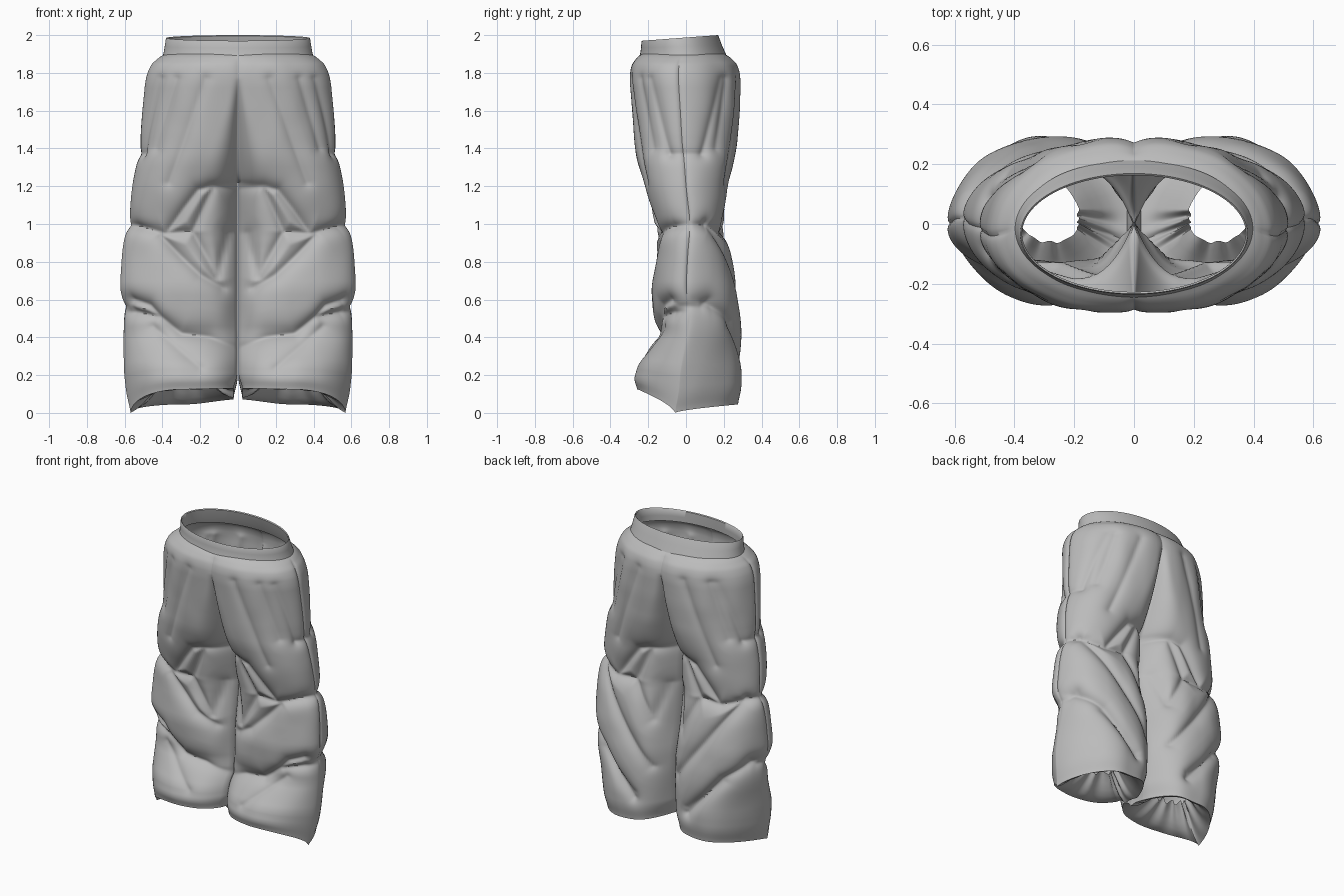
import bpy, bmesh, math
from mathutils import Vector, noise

cube = bpy.data.objects.get("Cube")
if cube:
    bpy.data.objects.remove(cube, do_unlink=True)

fabric = bpy.data.materials.new("grey fabric")
fabric.use_nodes = True
grey = (0.5, 0.5, 0.5, 1)
fabric.diffuse_color = grey
fabric.node_tree.nodes["Principled BSDF"].inputs["Base Color"].default_value = grey

AROUND = 176
CROTCH = 1.22
ROWS = 210
TOP = 1.9

# Silhouette: height, half width, front y, back y, side seam y
PROFILE = [
    (0.0, .565, -.25, .27, -.06), (.1, .585, -.27, .29, -.04), (.22, .6, -.25, .295, -.03),
    (.42, .605, -.15, .29, .01), (.52, .605, -.17, .285, .02), (.66, .622, -.178, .27, 0),
    (.85, .612, -.155, .235, .01), (.96, .6, -.16, .205, .02), (1.03, .578, -.175, .205, .02),
    (1.2, .558, -.22, .22, 0), (1.34, .535, -.255, .25, -.01), (1.42, .515, -.265, .265, -.02),
    (1.6, .502, -.285, .282, -.03), (1.76, .488, -.3, .287, -.04), (1.83, .468, -.295, .275, -.04),
    (1.875, .435, -.27, .245, -.03), (1.9, .385, -.235, .205, -.015)]

# Quilting seams as polylines: (x, z) on front and back, (y, z) on the side
SHARED = [
    [(0, 1.19), (.13, 1.2), (.24, .96), (.11, .72), (.05, .95)],
    [(.24, .96), (.4, .95), (.6, 1.0)],
    [(.14, 1.2), (.21, 1.18), (.38, .96)]]
FRONT = SHARED + [
    [(.42, .94), (.2, .73), (.08, .66)],
    [(0, .34), (.15, .4), (.3, .42), (.42, .51), (.62, .54)],
    [(.57, .6), (.48, .57), (.42, .51)]]
BACK = SHARED + [
    [(.55, 1.0), (.3, .68), (.1, .42)],
    [(.62, .6), (.45, .48), (.2, .2)]]
SIDE = [
    [(-.1, 1.37), (.1, 1.37)], [(-.15, .98), (.16, 1.0)],
    [(-.17, .48), (-.06, .57), (.08, .56), (.13, .6)]]
SOFT = [[(.33, 1.77), (.44, 1.4)], [(.17, 1.77), (.37, 1.22)], [(.46, .46), (.2, .24)]]
SIDE_SOFT = [[(-.19, 1.77), (-.09, 1.37)], [(.19, 1.77), (.09, 1.37)]]


def smooth(lo, hi, v):
    t = min(1, max(0, (v - lo) / (hi - lo)))
    return t * t * (3 - 2 * t)


def raw_profile(z):
    z = min(TOP, max(0, z))
    for a, b in zip(PROFILE, PROFILE[1:]):
        if z <= b[0]:
            t = (z - a[0]) / (b[0] - a[0])
            return [p + (q - p) * t for p, q in zip(a[1:], b[1:])]
    return list(PROFILE[-1][1:])


def profile(z):
    r = min(.03, TOP - z)
    samples = [raw_profile(z + d * r) for d in (-1, -.5, 0, .5, 1)]
    return [sum(col) / len(samples) for col in zip(*samples)]


def distance(lines, px, pz):
    best = 9.0
    for line in lines:
        for (ax, az), (bx, bz) in zip(line, line[1:]):
            ux, uz = bx - ax, bz - az
            t = ((px - ax) * ux + (pz - az) * uz) / (ux * ux + uz * uz)
            t = min(1, max(0, t))
            best = min(best, math.hypot(px - ax - t * ux, pz - az - t * uz))
    return best


def crease(lines, px, pz, depth, width):
    return depth * math.exp(-(math.hypot(distance(lines, px, pz), .008) - .008) / width)


def section(z, a):
    """Point on the quilted left half at height z and angle a around the leg."""
    c, s = math.cos(a), math.sin(a)
    width, front, back, seam = profile(z)
    cx = width * (.5 - .38 * smooth(1.1, 1.75, z))
    above = z >= CROTCH - .001
    if c < 0:
        # the centre seam curves under from front and back to the crotch
        gap = .1 + .9 * min(1, max(0, (z - CROTCH) / .55)) ** .6 + .25 * smooth(.9, .35, z)
        inset = 0 if above else .003 + .02 * smooth(.15, 0, z)
        if abs(s) >= abs(c) - 1e-6:
            ex = -abs(c) / abs(s)
            ey = math.copysign(1 - (1 - gap) * abs(ex) ** 3.5, s)
        else:
            ex, ey = -1, gap * s / abs(c)
        x = cx + (cx - inset) * ex
    else:
        # the side narrows to a pointed pillow edge near the hem
        ey = math.copysign(abs(s) ** (1 + .5 * smooth(.65, .2, z)), s)
        x = cx + (width - cx) * c ** .95
    y = seam + ey * ((seam - front) if s < 0 else (back - seam))
    # the hem arches up between its low side corner and the inseam
    lift = (.125 if s < 0 else .045) * abs(s) + .08 * max(0, -c) ** 2
    zz = z + lift * max(0, 1 - z / .5) ** 2
    # pinched seams between padded panels
    face = min(1, abs(s) * 2)
    lines = FRONT if s < 0 else BACK
    dent = face * (crease(lines, x, zz, .037, .03) + crease(SOFT, x, zz, .016, .025))
    if above:
        dent += face * .022 * math.exp(-x / .025)
    if c > 0:
        dent += c * c * (crease(SIDE, y, zz, .018, .03) + crease(SIDE_SOFT, y, zz, .02, .02))
        dent += .011 * math.exp(-abs(y - seam) / .012) * smooth(.3, .7, z)
    fade = 1 - smooth(TOP - .05, TOP, z)
    dent = (dent - .004 + .006 * noise.noise(Vector((x * 7, y * 7, zz * 4)))) * fade
    return Vector((x - dent * max(c, 0), y - dent * s, zz))


def hem_fold(a, scale, rise):
    """Gathered cuff turned up inside the leg."""
    p = section(0, a)
    ripple = .012 * math.sin(a * 11) * (1 - scale) * 2
    x = .28 + (p.x - .28) * (scale + ripple)
    y = .05 + (p.y - .05) * (scale - ripple)
    level = p.z + (.1 - p.z) * (1 - scale) * 1.4
    return Vector((x, y, level + rise + ripple))


def make_object(name, rows, keep=lambda i, j: True):
    """Skin closed rings of points into a smooth surface."""
    bm = bmesh.new()
    rings = [[bm.verts.new(p) for p in row] for row in rows]
    for i in range(len(rings) - 1):
        n = len(rings[i])
        for j in range(n):
            if keep(i, j):
                k = (j + 1) % n
                bm.faces.new((rings[i][j], rings[i][k], rings[i + 1][k], rings[i + 1][j]))
    bmesh.ops.delete(bm, geom=[v for v in bm.verts if not v.link_faces], context='VERTS')
    bmesh.ops.recalc_face_normals(bm, faces=bm.faces)
    mesh = bpy.data.meshes.new(name)
    bm.to_mesh(mesh)
    bm.free()
    mesh.materials.append(fabric)
    ob = bpy.data.objects.new(name, mesh)
    bpy.context.collection.objects.link(ob)
    bpy.ops.object.select_all(action='DESELECT')
    ob.select_set(True)
    bpy.context.view_layer.objects.active = ob
    bpy.ops.object.shade_smooth_by_angle(angle=math.radians(50))
    return ob


# Padded trousers: one half, mirrored across the centre seam
angles = [2 * math.pi * j / AROUND for j in range(AROUND)]
folds = [(.36, .12), (.44, .1), (.54, .07), (.66, .04), (.78, .015), (.9, .003)]
heights = [TOP * i / ROWS for i in range(ROWS + 1)]
rows = [[hem_fold(a, *f) for a in angles] for f in folds]
rows += [[section(z, a) for a in angles] for z in heights]


def not_crotch_opening(i, j):
    mid = 2 * math.pi * (j + .5) / AROUND
    opening = math.cos(mid) < 0 and abs(math.cos(mid)) > abs(math.sin(mid))
    return not (opening and i >= len(folds) and heights[i - len(folds)] >= CROTCH - .001)


trousers = make_object("padded_trousers", rows, not_crotch_opening)
mirror = trousers.modifiers.new("mirror", 'MIRROR')
mirror.use_axis = (True, False, False)
mirror.merge_threshold = .002


# Waistband: thin tilted band with a turned inner face
def band_ring(rx, front, back, z, tilt):
    mid, ry = (front + back) / 2, (back - front) / 2
    return [Vector((rx * math.cos(a), mid + ry * math.sin(a), z + tilt * math.sin(a)))
            for a in angles]


make_object("waistband", [
    band_ring(.4, -.247, .217, 1.885, 0),
    band_ring(.394, -.242, .209, 1.905, 0),
    band_ring(.388, -.238, .19, 1.94, .008),
    band_ring(.382, -.236, .172, 1.98, .015),
    band_ring(.379, -.233, .169, 1.985, .015),
    band_ring(.374, -.227, .163, 1.98, .015),
    band_ring(.378, -.228, .18, 1.93, .005),
    band_ring(.384, -.23, .2, 1.89, 0)])
